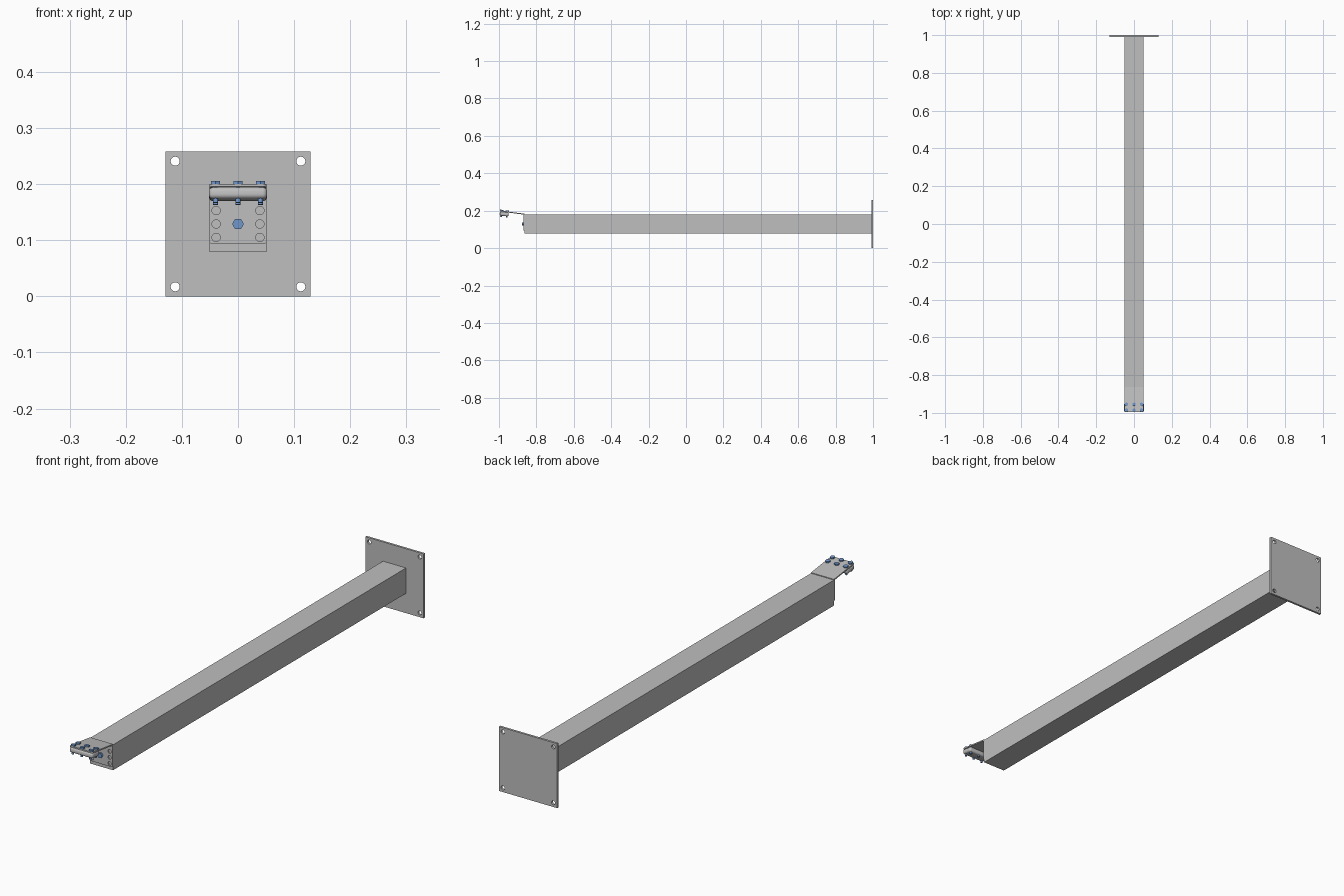
import bpy, bmesh, math
from mathutils import Matrix, Vector

cube = bpy.data.objects.get("Cube")
if cube:
    bpy.data.objects.remove(cube, do_unlink=True)


def material(name, color):
    m = bpy.data.materials.new(name)
    m.use_nodes = True
    m.diffuse_color = (*color, 1)
    m.node_tree.nodes["Principled BSDF"].inputs["Base Color"].default_value = (*color, 1)
    return m


steel = material("steel_grey", (0.52, 0.52, 0.52))
blue = material("bolt_blue", (0.16, 0.31, 0.6))


def finish(name, bm, mat):
    bmesh.ops.recalc_face_normals(bm, faces=bm.faces)
    mesh = bpy.data.meshes.new(name)
    bm.to_mesh(mesh)
    bm.free()
    mesh.materials.append(mat)
    obj = bpy.data.objects.new(name, mesh)
    bpy.context.collection.objects.link(obj)
    return obj


def box(name, center, size, mat=steel, frame=Matrix()):
    bm = bmesh.new()
    m = frame @ Matrix.Translation(center) @ Matrix.Diagonal((*size, 1))
    bmesh.ops.create_cube(bm, size=1, matrix=m)
    return finish(name, bm, mat)


def add_cylinder(bm, center, radius, depth, sides, frame=Matrix(), spin=0):
    m = frame @ Matrix.Translation(center) @ Matrix.Rotation(spin, 4, "Z")
    bmesh.ops.create_cone(bm, cap_ends=True, segments=sides, radius1=radius,
                          radius2=radius, depth=depth, matrix=m)


def select_only(obj):
    bpy.ops.object.select_all(action="DESELECT")
    obj.select_set(True)
    bpy.context.view_layer.objects.active = obj


def drill(obj, centers, radius, depth):
    """Cut round holes running along y."""
    bm = bmesh.new()
    for c in centers:
        add_cylinder(bm, (0, 0, 0), radius, depth, 24,
                     Matrix.Translation(c) @ Matrix.Rotation(math.pi / 2, 4, "X"))
    cutter = finish("hole_cutter", bm, steel)
    cutter.hide_render = True
    mod = obj.modifiers.new("holes", "BOOLEAN")
    mod.operation, mod.object, mod.solver = "DIFFERENCE", cutter, "EXACT"
    select_only(obj)
    bpy.ops.object.modifier_apply(modifier=mod.name)
    bpy.data.objects.remove(cutter, do_unlink=True)


# Wall plate with corner holes
plate = box("wall_plate", (0, 0.9955, 0.129), (0.258, 0.009, 0.258))
drill(plate, [(x, 0.9955, 0.129 + z) for x in (-0.112, 0.112) for z in (-0.112, 0.112)],
      0.008, 0.04)

# Long square beam
box("beam", (0, 0.0645, 0.13), (0.102, 1.857, 0.102))

# Bent bracket: upright flange and sloping arm
tilt = math.atan2(0.016, 0.127)
thick = 0.005
profile = [(-0.864, 0.093), (-0.864, 0.184), (-0.994, 0.2005), (-0.994, 0.1955),
           (-0.869, 0.1795), (-0.869, 0.093)]
bm = bmesh.new()
face = bm.faces.new([bm.verts.new((-0.051, y, z)) for y, z in profile])
side = bmesh.ops.extrude_face_region(bm, geom=[face])
bmesh.ops.translate(bm, vec=(0.102, 0, 0),
                    verts=[v for v in side["geom"] if isinstance(v, bmesh.types.BMVert)])
corners = [e for e in bm.edges
           if abs(e.verts[0].co.x - e.verts[1].co.x) < 1e-5
           and ((e.verts[0].co.z < 0.1 and e.verts[1].co.z < 0.1)
                or (e.verts[0].co.y < -0.99 and e.verts[1].co.y < -0.99))]
bmesh.ops.bevel(bm, geom=corners, offset=0.006, segments=4, affect="EDGES", profile=0.5)
bracket = finish("bent_bracket", bm, steel)
drill(bracket, [(x, -0.867, z) for x in (-0.039, 0.039) for z in (0.105, 0.129, 0.153)],
      0.0075, 0.03)

# Hex bolt in the middle of the flange
bm = bmesh.new()
add_cylinder(bm, (0, 0, 0), 0.0105, 0.008, 6,
             Matrix.Translation((0, -0.873, 0.129)) @ Matrix.Rotation(math.pi / 2, 4, "X"),
             math.pi / 6)
finish("flange_bolt", bm, blue)

# Rounded clamp bar under the arm tip, in the arm's own tilted frame
frame = Matrix.Translation(Vector((0, -0.97, 0.1975))) @ Matrix.Rotation(-tilt, 4, "X")
bar = box("clamp_bar", (0, 0, -thick - 0.0105), (0.104, 0.048, 0.021), steel, frame)
bevel = bar.modifiers.new("round", "BEVEL")
bevel.width, bevel.segments = 0.008, 5
select_only(bar)
bpy.ops.object.modifier_apply(modifier=bevel.name)
bpy.ops.object.shade_smooth_by_angle(angle=math.radians(40))

# Six clamp bolts: hex heads above, shank ends below
bm = bmesh.new()
for x in (-0.04, 0, 0.04):
    for y in (-0.015, 0.015):
        add_cylinder(bm, (x, y, 0.0025), 0.0095, 0.006, 6, frame)
        add_cylinder(bm, (x, y, -0.0155), 0.0045, 0.034, 12, frame)
finish("clamp_bolts", bm, blue)
